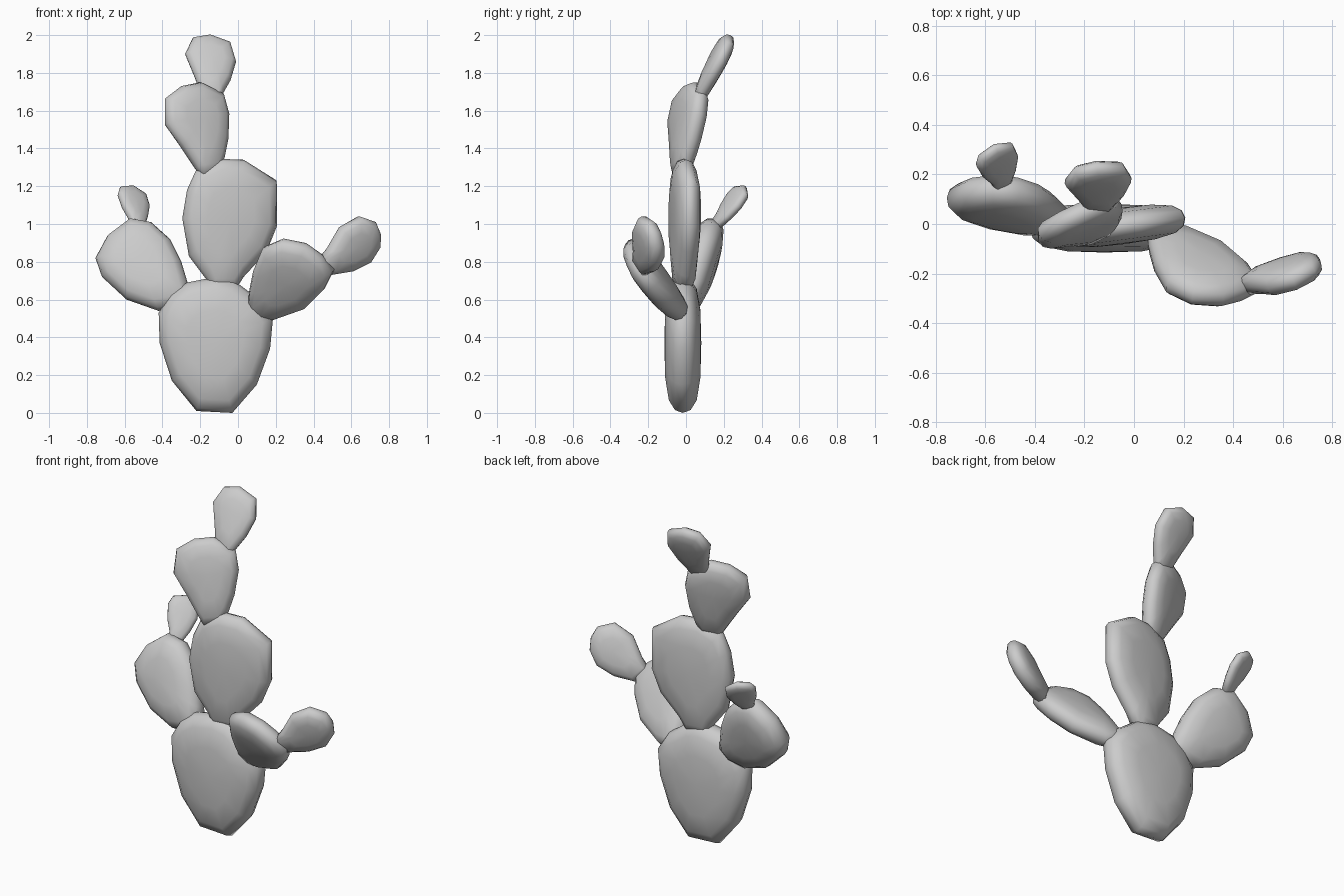
import bpy, bmesh
from mathutils import Vector

# (scale of outline, fraction of half thickness) from rim to face
RINGS = [(0.96, 0.42), (0.82, 0.75), (0.5, 0.95)]


def pad(name, center, slope, half, outline):
    """Puffy cactus pad: front outline (x, z) on a tilted plane, domed both ways."""
    c = Vector(center)
    a, b = slope
    normal = Vector((-a, 1, -b)).normalized()
    flat = [Vector((x - c.x, a * (x - c.x) + b * (z - c.z), z - c.z)) for x, z in outline]
    n = len(flat)
    bm = bmesh.new()
    rim = [bm.verts.new(c + p) for p in flat]
    for side in (-1, 1):
        prev = rim
        for s, t in RINGS:
            ring = [bm.verts.new(c + p * s + normal * (side * half * t)) for p in flat]
            for i in range(n):
                j = (i + 1) % n
                bm.faces.new((prev[i], prev[j], ring[j], ring[i]))
            prev = ring
        tip = bm.verts.new(c + normal * (side * half))
        for i in range(n):
            bm.faces.new((prev[i], prev[(i + 1) % n], tip))
    bmesh.ops.recalc_face_normals(bm, faces=bm.faces)
    for f in bm.faces:
        f.smooth = True
    me = bpy.data.meshes.new(name)
    bm.to_mesh(me)
    bm.free()
    ob = bpy.data.objects.new(name, me)
    bpy.context.collection.objects.link(ob)
    return ob


# Central stack, bottom to top
pad("base_pad", (-0.12, -0.017, 0.37), (0, 0), 0.098, [
    (-0.22, 0.01), (-0.03, 0.0), (0.10, 0.15), (0.17, 0.34), (0.185, 0.50),
    (0.12, 0.60), (0.06, 0.64), (-0.02, 0.70), (-0.12, 0.72), (-0.27, 0.69),
    (-0.36, 0.63), (-0.42, 0.53), (-0.415, 0.37), (-0.35, 0.17)])
pad("middle_pad", (-0.05, -0.008, 1.03), (0.13, 0), 0.074, [
    (-0.14, 0.64), (-0.02, 0.64), (0.03, 0.72), (0.15, 0.85), (0.207, 0.99),
    (0.205, 1.23), (0.03, 1.34), (-0.10, 1.345), (-0.22, 1.29), (-0.27, 1.18),
    (-0.295, 1.03), (-0.26, 0.83), (-0.17, 0.71)])
pad("upper_pad", (-0.20, 0.01, 1.55), (0.42, 0.22), 0.062, [
    (-0.19, 1.25), (-0.10, 1.27), (-0.075, 1.34), (-0.055, 1.44), (-0.05, 1.58),
    (-0.08, 1.69), (-0.20, 1.75), (-0.30, 1.73), (-0.385, 1.665), (-0.385, 1.53),
    (-0.30, 1.41), (-0.22, 1.29)])
pad("top_pad", (-0.14, 0.17, 1.87), (0.15, 0.52), 0.046, [
    (-0.20, 1.70), (-0.10, 1.65), (-0.08, 1.69), (-0.04, 1.76), (-0.01, 1.86),
    (-0.04, 1.96), (-0.15, 2.0), (-0.24, 1.985), (-0.28, 1.90), (-0.23, 1.78)])

# Left branch
pad("left_pad", (-0.53, 0.08, 0.79), (-0.08, 0.28), 0.085, [
    (-0.25, 0.62), (-0.27, 0.70), (-0.30, 0.80), (-0.36, 0.92), (-0.46, 1.01),
    (-0.57, 1.03), (-0.69, 0.94), (-0.755, 0.82), (-0.72, 0.72), (-0.59, 0.60),
    (-0.42, 0.54), (-0.30, 0.56)])
pad("left_bud_pad", (-0.55, 0.25, 1.115), (0.65, 0.85), 0.032, [
    (-0.56, 0.98), (-0.50, 0.98), (-0.48, 1.03), (-0.47, 1.09), (-0.49, 1.155),
    (-0.56, 1.2), (-0.625, 1.195), (-0.635, 1.16), (-0.61, 1.09), (-0.575, 1.03)])

# Right branch
pad("right_pad", (0.26, -0.175, 0.71), (-0.2, -0.65), 0.072, [
    (0.05, 0.56), (0.06, 0.65), (0.08, 0.75), (0.13, 0.87), (0.235, 0.915),
    (0.36, 0.89), (0.445, 0.83), (0.51, 0.76), (0.46, 0.66), (0.36, 0.56),
    (0.19, 0.50), (0.10, 0.50)])
pad("right_end_pad", (0.62, -0.20, 0.89), (0.42, -0.3), 0.056, [
    (0.42, 0.80), (0.47, 0.86), (0.54, 0.98), (0.645, 1.04), (0.73, 1.01),
    (0.755, 0.95), (0.75, 0.88), (0.70, 0.80), (0.60, 0.75), (0.48, 0.73)])
